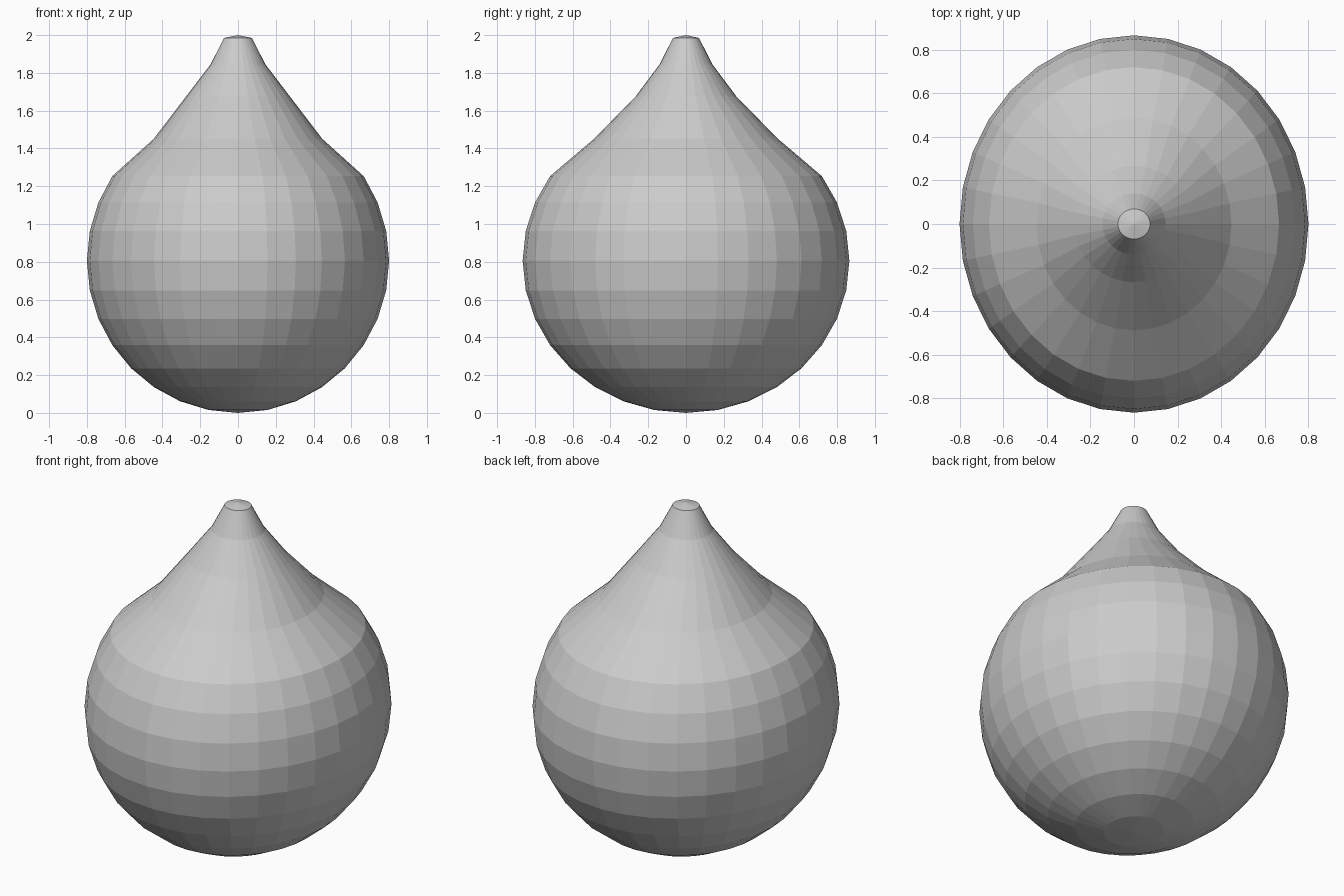
import bpy, bmesh
from math import sin, cos, pi

cube = bpy.data.objects.get("Cube")
if cube:
    bpy.data.objects.remove(cube, do_unlink=True)

SIDES = 32
RX, RY, RZ = 0.80, 0.865, 0.806

# Plain grey surface
grey = bpy.data.materials.new("plain grey")
grey.use_nodes = True
colour = (0.6, 0.6, 0.6, 1)
grey.diffuse_color = colour
grey.node_tree.nodes["Principled BSDF"].inputs["Base Color"].default_value = colour

# Round belly: sphere rings up to the shoulder, as (x radius, y radius, height)
rings = []
for i in range(1, 12):
    a = pi * i / 16
    rings.append((RX * sin(a), RY * sin(a), RZ * (1 - cos(a))))

# Tapering neck up to the narrow tip
rings += [(0.447, 0.488, 1.45), (0.275, 0.267, 1.675),
          (0.145, 0.14, 1.845), (0.074, 0.069, 1.985)]

bm = bmesh.new()
loops = []
for rx, ry, z in rings:
    loops.append([bm.verts.new((rx * cos(2 * pi * k / SIDES), ry * sin(2 * pi * k / SIDES), z))
                  for k in range(SIDES)])
bottom = bm.verts.new((0, 0, 0))
top = bm.verts.new((0, 0, 2))

for k in range(SIDES):
    n = (k + 1) % SIDES
    for low, high in zip(loops, loops[1:]):
        bm.faces.new((low[k], low[n], high[n], high[k]))
    bm.faces.new((bottom, loops[0][n], loops[0][k]))
    bm.faces.new((top, loops[-1][k], loops[-1][n]))

# Flat-shaded teardrop body
mesh = bpy.data.meshes.new("teardrop_body")
bm.to_mesh(mesh)
bm.free()
mesh.materials.append(grey)
body = bpy.data.objects.new("teardrop_body", mesh)
bpy.context.collection.objects.link(body)
